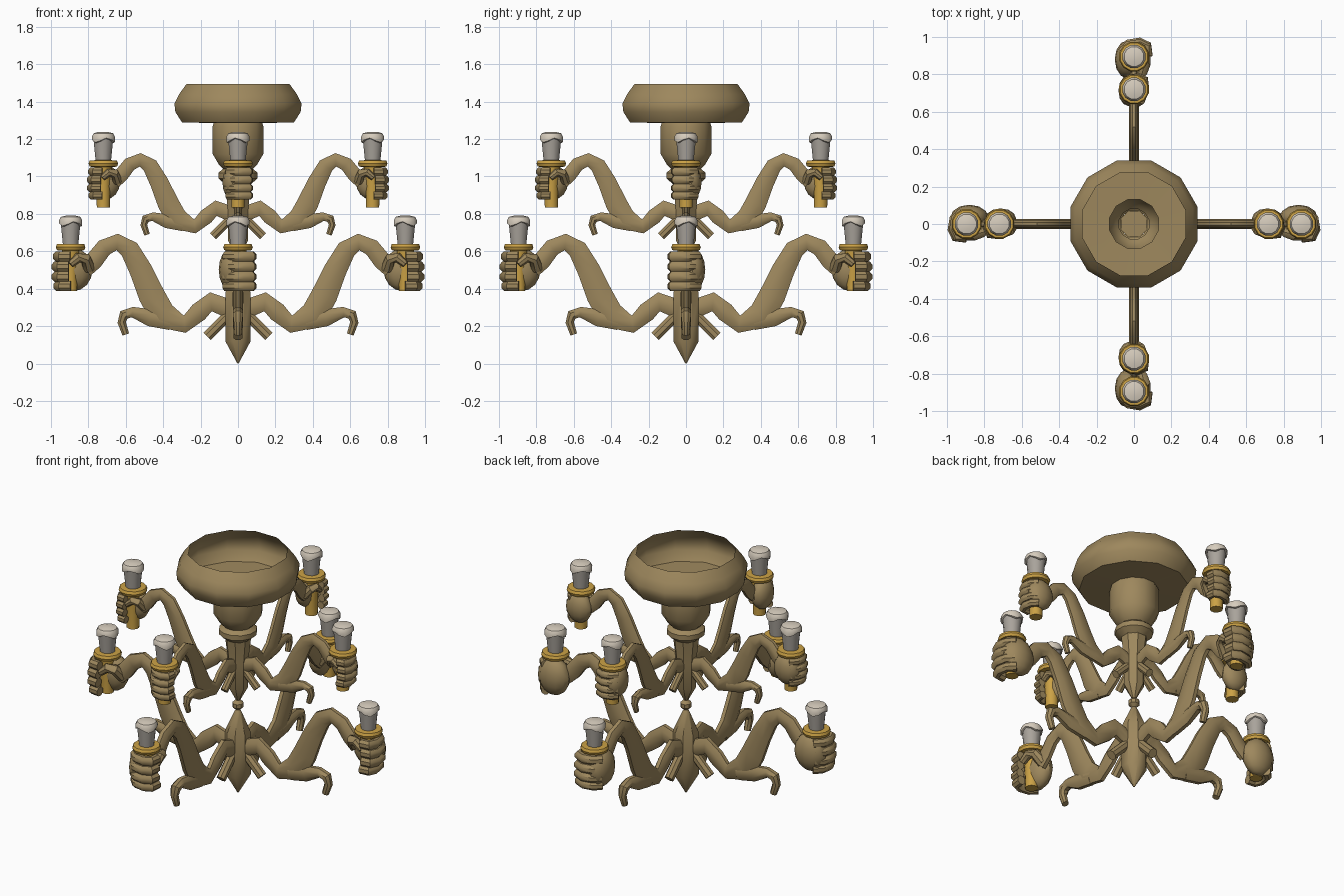
import bpy, bmesh, math
from mathutils import Matrix, Vector

cube = bpy.data.objects.get("Cube")
if cube:
    bpy.data.objects.remove(cube)


def material(name, rgb):
    m = bpy.data.materials.new(name)
    m.use_nodes = True
    m.diffuse_color = (*rgb, 1)
    m.node_tree.nodes["Principled BSDF"].inputs["Base Color"].default_value = (*rgb, 1)
    return m


BRONZE = material("bronze", (0.34, 0.245, 0.11))
GOLD = material("gold", (0.60, 0.36, 0.06))
CANDLE = material("candle_grey", (0.40, 0.37, 0.33))
WAX = material("wax_white", (0.68, 0.61, 0.51))
made = []


def finish(bm, name, mat, matrix=Matrix()):
    """Bake the placement into the mesh and link the object."""
    bm.transform(matrix)
    if matrix.determinant() < 0:
        bmesh.ops.reverse_faces(bm, faces=bm.faces)
    mesh = bpy.data.meshes.new(name)
    bm.to_mesh(mesh)
    bm.free()
    mesh.materials.append(mat)
    ob = bpy.data.objects.new(name, mesh)
    bpy.context.collection.objects.link(ob)
    made.append(ob)


def skin(bm, rings, caps):
    """Join rings of points into a surface."""
    loops = [[bm.verts.new(p) for p in ring] for ring in rings]
    n = len(loops[0])
    for a, b in zip(loops, loops[1:]):
        for i in range(n):
            j = (i + 1) % n
            bm.faces.new((a[i], a[j], b[j], b[i]))
    if caps:
        bm.faces.new(loops[0][::-1])
        bm.faces.new(loops[-1])


def lathe(bm, profile, sides, caps=True, wave=None):
    """Turn (apothem, z) pairs, listed from the bottom up, about the z axis."""
    rings = []
    for k, (r, z) in enumerate(profile):
        ring = []
        for i in range(sides):
            a = (i + 0.5) * math.tau / sides
            dz = 0.012 * math.sin(3 * a + 1) if wave and k in wave else 0
            R = r / math.cos(math.pi / sides)
            ring.append((R * math.cos(a), R * math.sin(a), z + dz))
        rings.append(ring)
    skin(bm, rings, caps)


def tube(bm, path, across, sides=8):
    """Sweep an oval along (point, radius, radius across) stations."""
    pts = [Vector(p) for p, _, _ in path]
    across = Vector(across)
    rings = []
    for i, (_, r, w) in enumerate(path):
        t = (pts[min(i + 1, len(pts) - 1)] - pts[max(i - 1, 0)]).normalized()
        n = across.cross(t).normalized()
        b = t.cross(n)
        rings.append([pts[i] + n * r * math.cos(a) + b * w * math.sin(a)
                      for a in ((k + 0.5) * math.tau / sides for k in range(sides))])
    skin(bm, rings, True)


def flat_tube(bm, stations, thick=0.03):
    """Tube lying in the xz plane, thin along y."""
    tube(bm, [((x, 0, z), r, min(r, thick)) for x, z, r in stations], (0, 1, 0))


# Open ceiling bowl, cup and collar
bm = bmesh.new()
lathe(bm, [(0.07, 0.96), (0.105, 0.99), (0.105, 1.02), (0.08, 1.04), (0.10, 1.06),
           (0.135, 1.12), (0.135, 1.27), (0.13, 1.285), (0.30, 1.29), (0.335, 1.345),
           (0.34, 1.39), (0.315, 1.44), (0.275, 1.495)], 12, caps=False)
finish(bm, "ceiling_bowl", BRONZE)

# Eight-sided central shaft with a bead and a pointed lower end
bm = bmesh.new()
lathe(bm, [(0.003, 0), (0.068, 0.12), (0.068, 0.38), (0.02, 0.5), (0.012, 0.515),
           (0.03, 0.533), (0.03, 0.557), (0.012, 0.575), (0.054, 0.66), (0.054, 0.82),
           (0.07, 0.97)], 8)
finish(bm, "central_shaft", BRONZE)


def build_arm(name, matrix):
    # Curved arm from the wrist down through the thigh to the shaft
    bm = bmesh.new()
    flat_tube(bm, [(0.82, 0.51, 0.055), (0.77, 0.55, 0.052), (0.715, 0.62, 0.05),
                   (0.645, 0.65, 0.048), (0.58, 0.61, 0.057), (0.52, 0.50, 0.066),
                   (0.462, 0.365, 0.076), (0.40, 0.255, 0.08), (0.285, 0.21, 0.05),
                   (0.21, 0.275, 0.055), (0.145, 0.33, 0.055), (0.04, 0.29, 0.055)])
    # Curled foot
    flat_tube(bm, [(0.36, 0.225, 0.05), (0.47, 0.245, 0.05), (0.565, 0.275, 0.03),
                   (0.61, 0.26, 0.03), (0.622, 0.22, 0.024), (0.60, 0.155, 0.02)])
    # Short spur beside the shaft
    flat_tube(bm, [(0.04, 0.27, 0.03), (0.165, 0.145, 0.03)], 0.027)
    finish(bm, name + "_arm", BRONZE, matrix)

    # Rounded palm
    bm = bmesh.new()
    place = Matrix.Translation((0.88, 0.035, 0.502)) @ Matrix.Diagonal((0.102, 0.068, 0.115, 1))
    bmesh.ops.create_uvsphere(bm, u_segments=12, v_segments=8, radius=1, matrix=place)
    # Four curled fingers
    for z, out in ((0.572, -0.008), (0.518, 0), (0.464, 0), (0.414, -0.01)):
        path = [(0.925, 0.065), (0.962, 0.03), (0.972, -0.03), (0.955, -0.07), (0.905, -0.074)]
        tube(bm, [((x + out, y, z), 0.027, 0.029) for x, y in path], (0, 0, 1))
    # Thumb hooked over the grip
    tube(bm, [((0.795, 0, 0.51), 0.035, 0.035), ((0.815, -0.045, 0.56), 0.03, 0.03),
              ((0.855, -0.062, 0.565), 0.027, 0.027), ((0.895, -0.066, 0.53), 0.02, 0.022)],
         (0, 1, 0.3))
    finish(bm, name + "_hand", BRONZE, matrix)


def build_torch(name, matrix):
    # Grip and drip ring
    bm = bmesh.new()
    lathe(bm, [(0.035, 0.387), (0.037, 0.5), (0.046, 0.603), (0.073, 0.606),
               (0.079, 0.622), (0.073, 0.638), (0.045, 0.64)], 12)
    finish(bm, name + "_holder", GOLD, matrix)
    # Tapered candle
    bm = bmesh.new()
    lathe(bm, [(0.041, 0.636), (0.054, 0.765)], 12)
    finish(bm, name + "_candle", CANDLE, matrix)
    # Melted wax cap with a wavy edge
    bm = bmesh.new()
    lathe(bm, [(0.05, 0.743), (0.061, 0.747), (0.062, 0.765), (0.052, 0.784),
               (0.025, 0.791)], 12, wave=(0, 1))
    finish(bm, name + "_wax", WAX, matrix)


# Two tiers of four arms, each opposite pair mirrored
turn = Matrix.Rotation(math.pi / 2, 4, "Z")
sides = {"left": Matrix(), "right": Matrix.Diagonal((-1, 1, 1, 1)),
         "back": turn, "front": Matrix.Diagonal((1, -1, 1, 1)) @ turn}
for side, m in sides.items():
    build_arm("lower_" + side, m)
    build_torch("lower_" + side, m @ Matrix.Translation((0.895, 0, 0)))
    build_arm("upper_" + side, m @ Matrix.Translation((0, 0, 0.563)) @ Matrix.Scale(0.81, 4))
    build_torch("upper_" + side, m @ Matrix.Translation((0.72, 0, 0.447)))

# Soft shading with crisp creases
for ob in bpy.context.selected_objects:
    ob.select_set(False)
for ob in made:
    ob.select_set(True)
bpy.context.view_layer.objects.active = made[0]
bpy.ops.object.shade_smooth_by_angle(angle=math.radians(40))
